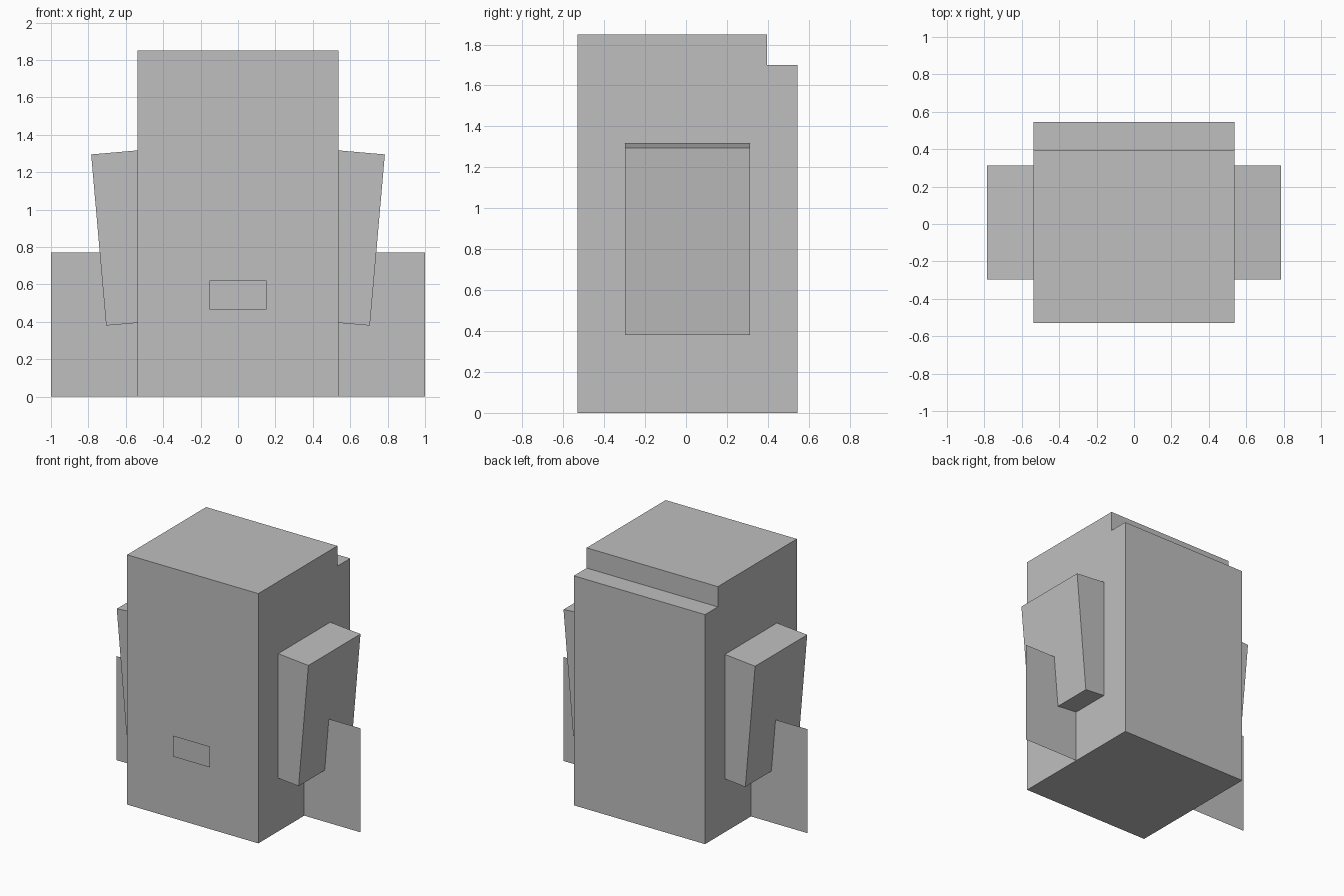
import bpy
import bmesh
from mathutils import Vector

cube = bpy.data.objects.get("Cube")
if cube:
    bpy.data.objects.remove(cube, do_unlink=True)

# One plain grey for every part
grey = bpy.data.materials.new("plain_grey")
grey.use_nodes = True
COLOUR = (0.52, 0.52, 0.52, 1)
grey.diffuse_color = COLOUR
grey.node_tree.nodes["Principled BSDF"].inputs["Base Color"].default_value = COLOUR


def extrude_profile(name, points, along):
    """Flat polygon from points; swept by the vector along if it is given."""
    bm = bmesh.new()
    face = bm.faces.new([bm.verts.new(p) for p in points])
    if along:
        swept = bmesh.ops.extrude_face_region(bm, geom=[face], use_keep_orig=True)
        verts = [v for v in swept["geom"] if isinstance(v, bmesh.types.BMVert)]
        bmesh.ops.translate(bm, verts=verts, vec=Vector(along))
        bmesh.ops.recalc_face_normals(bm, faces=bm.faces[:])
    mesh = bpy.data.meshes.new(name)
    bm.to_mesh(mesh)
    bm.free()
    mesh.materials.append(grey)
    obj = bpy.data.objects.new(name, mesh)
    bpy.context.collection.objects.link(obj)
    return obj


HALF = 0.5375
FRONT, BACK, STEP = -0.53, 0.545, 0.395
MID = (FRONT + BACK) / 2

# Body: side profile with a step at the top of the back
side = [(FRONT, 0), (BACK, 0), (BACK, 1.7), (STEP, 1.7), (STEP, 1.85), (FRONT, 1.85)]
extrude_profile("body", [(-HALF, y, z) for y, z in side], (2 * HALF, 0, 0))

# Front panel: thin sheet floating just ahead of the body
panel = [(-0.153, 0.465), (0.153, 0.465), (0.153, 0.62), (-0.153, 0.62)]
extrude_profile("front_panel", [(x, -0.545, z) for x, z in panel], None)

# Leaning side blocks and flat side fins
block = [(0.45, 0.402), (0.705, 0.38), (0.785, 1.295), (0.53, 1.317)]
fin = [(HALF, 0), (1, 0), (1, 0.77), (HALF, 0.77)]
for label, s in (("left", 1), ("right", -1)):
    extrude_profile(label + "_block", [(s * x, MID - 0.305, z) for x, z in block], (0, 0.61, 0))
    extrude_profile(label + "_fin", [(s * x, MID, z) for x, z in fin[::s]], None)
